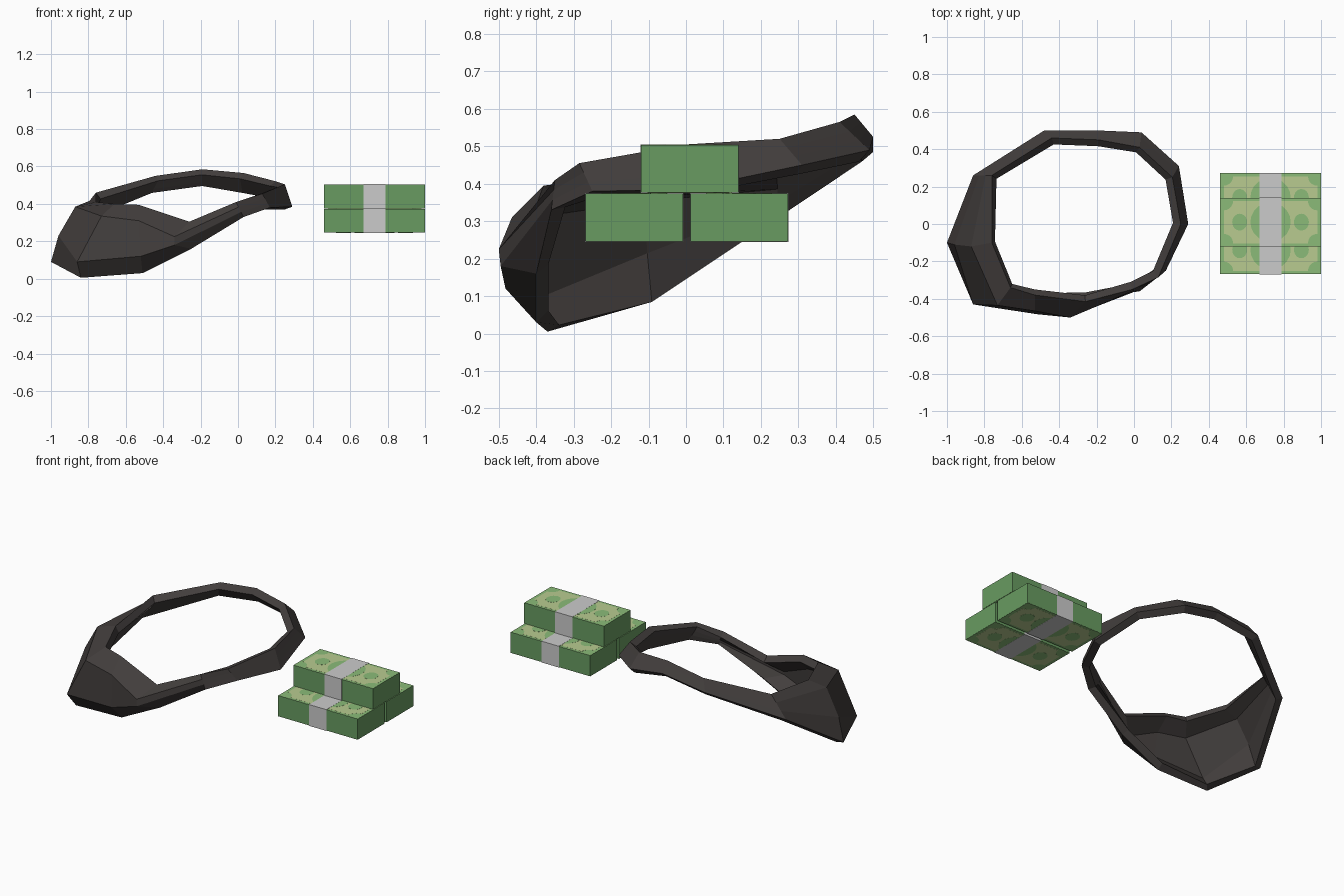
import bpy, bmesh, math
from mathutils import Vector

if "Cube" in bpy.data.objects:
    bpy.data.objects.remove(bpy.data.objects["Cube"])


def material(name, r, g, b):
    m = bpy.data.materials.new(name)
    m.diffuse_color = (r, g, b, 1)
    m.use_nodes = True
    m.node_tree.nodes["Principled BSDF"].inputs["Base Color"].default_value = m.diffuse_color
    return m


LEATHER = material("dark leather", .055, .048, .046)
EDGE = material("paper edge green", .14, .33, .12)
LIGHT = material("light green", .26, .50, .19)
PALE = material("pale green", .48, .60, .28)
BAND = material("grey band", .60, .60, .60)


def add_object(name, bm, mat):
    me = bpy.data.meshes.new(name)
    bm.to_mesh(me)
    bm.free()
    me.materials.append(mat)
    ob = bpy.data.objects.new(name, me)
    bpy.context.collection.objects.link(ob)
    return ob


# Eye patch and strap: sections from bottom edge to top edge, counterclockwise.
# Patch sections have four points; strap sections have two and are subdivided.
sections = [
    [(-.84, -.37, .005), (-.86, -.43, .09), (-.73, -.435, .335), (-.66, -.34, .40)],
    [(-.51, -.40, .03), (-.52, -.482, .12), (-.53, -.465, .31), (-.53, -.38, .395)],
    [(-.25, -.40, .16), (-.34, -.495, .18), (-.34, -.50, .225), (-.26, -.415, .305)],
    [(.03, -.36, .33), (-.01, -.35, .41)],
    [(.17, -.25, .38), (.13, -.285, .455)],
    [(.29, 0, .385), (.25, 0, .505)],
    [(.24, .31, .45), (.205, .25, .52)],
    [(.04, .49, .49), (.03, .41, .565)],
    [(-.19, .50, .525), (-.19, .45, .585)],
    [(-.48, .50, .485), (-.44, .46, .55)],
    [(-.86, .26, .33), (-.76, .26, .46)],
    [(-1.0, -.10, .09), (-.96, -.11, .23), (-.87, -.12, .385), (-.76, -.10, .41)],
]
bm = bmesh.new()
rows = []
for s in sections:
    p = [Vector(q) for q in s]
    if len(p) == 2:
        p = [p[0].lerp(p[1], t / 3) for t in range(4)]
    rows.append([bm.verts.new(q) for q in p])
for i, a in enumerate(rows):
    b = rows[(i + 1) % len(rows)]
    for r in range(3):
        bm.faces.new((a[r], b[r], b[r + 1], a[r + 1]))
patch = add_object("eye_patch_with_strap", bm, LEATHER)
shell = patch.modifiers.new("thickness", 'SOLIDIFY')
shell.thickness = .045
shell.offset = -1


# Banknote bundles: nested prisms, each layer a hair taller than the last
def prism(name, pts, centre, height, mat):
    bm = bmesh.new()
    cx, cy, cz = centre
    f = bm.faces.new([bm.verts.new((cx + x, cy + y, cz - height / 2)) for x, y in pts])
    top = bmesh.ops.extrude_face_region(bm, geom=[f])["geom"]
    bmesh.ops.translate(bm, vec=(0, 0, height),
                        verts=[v for v in top if isinstance(v, bmesh.types.BMVert)])
    bmesh.ops.recalc_face_normals(bm, faces=bm.faces)
    return add_object(name, bm, mat)


def rect(w, d):
    return [(-w / 2, -d / 2), (w / 2, -d / 2), (w / 2, d / 2), (-w / 2, d / 2)]


def ellipse(x, rx, ry, n=20):
    return [(x + rx * math.cos(2 * math.pi * k / n), ry * math.sin(2 * math.pi * k / n))
            for k in range(n)]


def notched(hx, hy, r):
    # rectangle with concave round corners
    pts = []
    for q, (sx, sy) in enumerate([(1, 1), (-1, 1), (-1, -1), (1, -1)]):
        for k in range(6):
            a = math.pi + q * math.pi / 2 + (math.pi / 2) * (1 - k / 5)
            pts.append((sx * hx + r * math.cos(a), sy * hy + r * math.sin(a)))
    return pts


def bundle(name, cy, cz):
    c = (.73, cy, cz)
    prism(name + "_paper", rect(.54, .26), c, .126, EDGE)
    prism(name + "_note", rect(.539, .259), c, .1275, LIGHT)
    prism(name + "_note_frame", notched(.25, .113, .05), c, .1285, PALE)
    prism(name + "_note_centre", ellipse(0, .108, .105), c, .1295, LIGHT)
    for side in (-1, 1):
        prism(name + "_note_spot", ellipse(side * .165, .04, .045), c, .1295, LIGHT)
    prism(name + "_band", rect(.117, .263), c, .1305, BAND)


bundle("front_bundle", -.138, .31)
bundle("back_bundle", .142, .31)
bundle("top_bundle", .01, .44)
